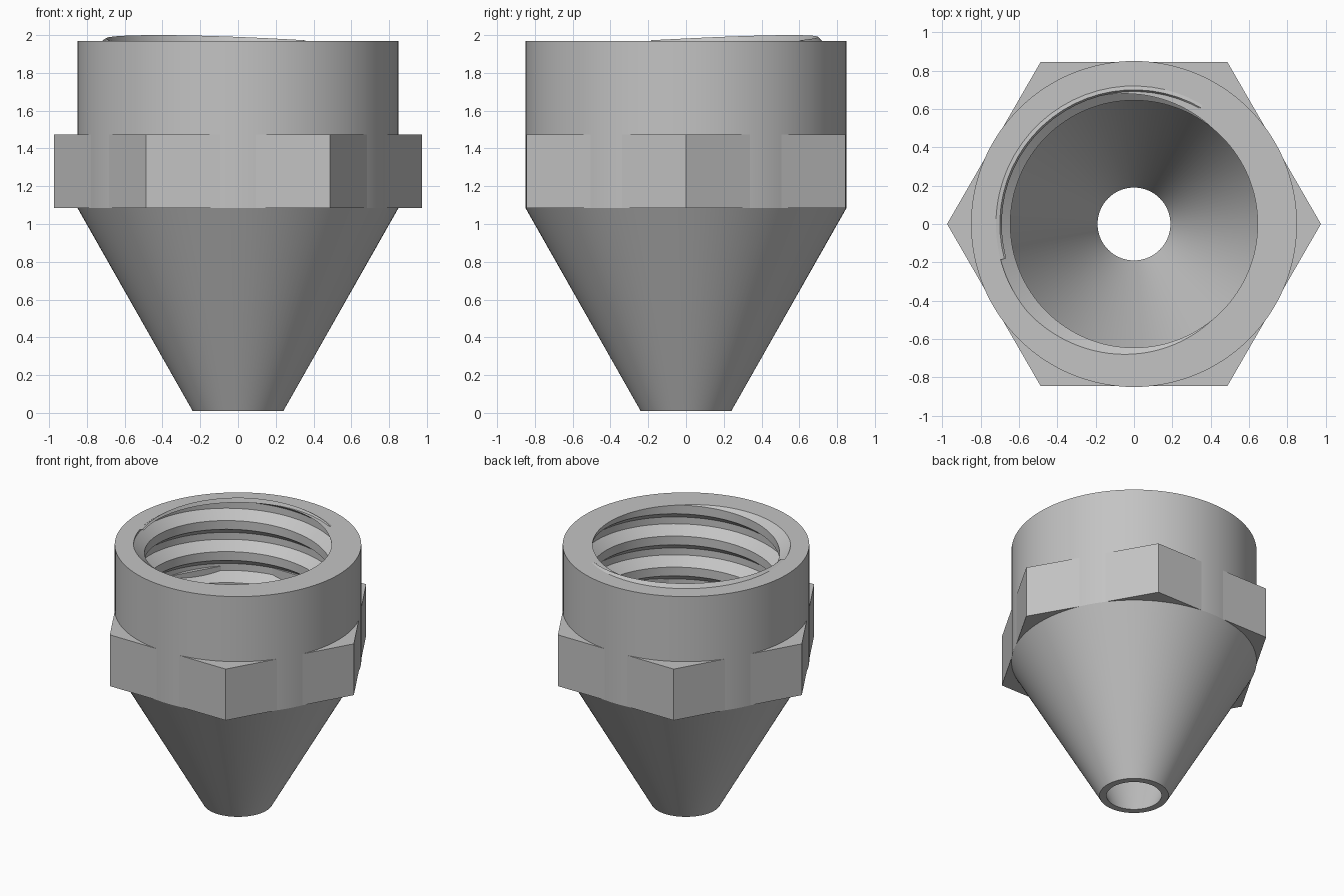
import bpy, bmesh, math

cube = bpy.data.objects.get("Cube")
if cube:
    bpy.data.objects.remove(cube, do_unlink=True)

TAU = 2 * math.pi
Z_TIP, Z_SHOULDER, Z_COLLAR, Z_RIM = 0.01, 1.085, 1.475, 1.97
R_TIP, R_HOLE, R_BODY, R_BORE = 0.24, 0.19, 0.85, 0.645
PITCH, DEPTH, SEGMENTS = 0.236, 0.075, 128

grey = bpy.data.materials.new("plain grey")
grey.use_nodes = True
grey.diffuse_color = (0.55, 0.55, 0.55, 1)
grey.node_tree.nodes["Principled BSDF"].inputs["Base Color"].default_value = (0.55, 0.55, 0.55, 1)


def finish(name, bm, smooth=True):
    """Weld the mesh, make it an object and shade it."""
    bmesh.ops.remove_doubles(bm, verts=bm.verts, dist=0.0005)
    bmesh.ops.recalc_face_normals(bm, faces=bm.faces)
    mesh = bpy.data.meshes.new(name)
    bm.to_mesh(mesh)
    bm.free()
    mesh.materials.append(grey)
    obj = bpy.data.objects.new(name, mesh)
    bpy.context.collection.objects.link(obj)
    if smooth:
        bpy.ops.object.select_all(action='DESELECT')
        obj.select_set(True)
        bpy.context.view_layer.objects.active = obj
        bpy.ops.object.shade_smooth_by_angle(angle=math.radians(20))
    return obj


def clamp(v, low, high):
    return max(low, min(high, v))


def sweep(bm, columns):
    """Join neighbouring closed cross-sections with faces."""
    rings = [[bm.verts.new((r * math.cos(a), r * math.sin(a), z)) for r, z in pts]
             for a, pts in columns]
    for p, q in zip(rings, rings[1:]):
        for i in range(len(p)):
            j = (i + 1) % len(p)
            bm.faces.new((p[i], q[i], q[j], p[j]))
    return rings


def bore_radius(turn, z):
    """Radius of the threaded bore at a height, fading out at its bottom."""
    u = (z - Z_RIM) / PITCH - turn + 1
    groove = clamp((0.36 - abs(u % 1 - 0.5)) / 0.25, 0, 1)
    return R_BORE + DEPTH * groove * clamp((z - Z_SHOULDER) / 0.05, 0, 1)


# Hollow body: cone, round wall and helical thread
columns = []
for s in range(SEGMENTS + 1):
    turn = s / SEGMENTS
    section = [(R_TIP, Z_TIP), (R_BODY, Z_SHOULDER), (R_BODY, Z_RIM)]
    for n in range(2, -7, -1):
        for u in (0.86, 0.61, 0.39, 0.14):
            z = clamp(Z_RIM + PITCH * (n + u + turn - 1), Z_SHOULDER, Z_RIM)
            section.append((bore_radius(turn, z), z))
    section.append((R_HOLE, Z_TIP))
    columns.append((turn * TAU, section))
bm = bmesh.new()
sweep(bm, columns)
bmesh.ops.dissolve_degenerate(bm, edges=bm.edges, dist=0.0003)
finish("threaded_nozzle_body", bm)

# Hexagonal collar as a ring around the body
R_HEX, R_INNER = 0.975, 0.80
bm = bmesh.new()
sweep(bm, [(k * TAU / 6, [(R_HEX, Z_SHOULDER), (R_HEX, Z_COLLAR),
                         (R_INNER, Z_COLLAR), (R_INNER, Z_SHOULDER)]) for k in range(7)])
finish("hex_collar", bm, smooth=False)

# Thin raised sliver where the thread runs out at the rim
columns = []
for k in range(25):
    t = k / 24
    h = 0.003 + 0.027 * math.sin(math.pi * t)
    columns.append((math.radians(60 + 135 * t),
                    [(0.722, Z_RIM - 0.002), (0.700, Z_RIM + h), (0.690, Z_RIM - 0.002)]))
bm = bmesh.new()
rings = sweep(bm, columns)
bm.faces.new(rings[0])
bm.faces.new(rings[-1])
finish("thread_runout", bm)
